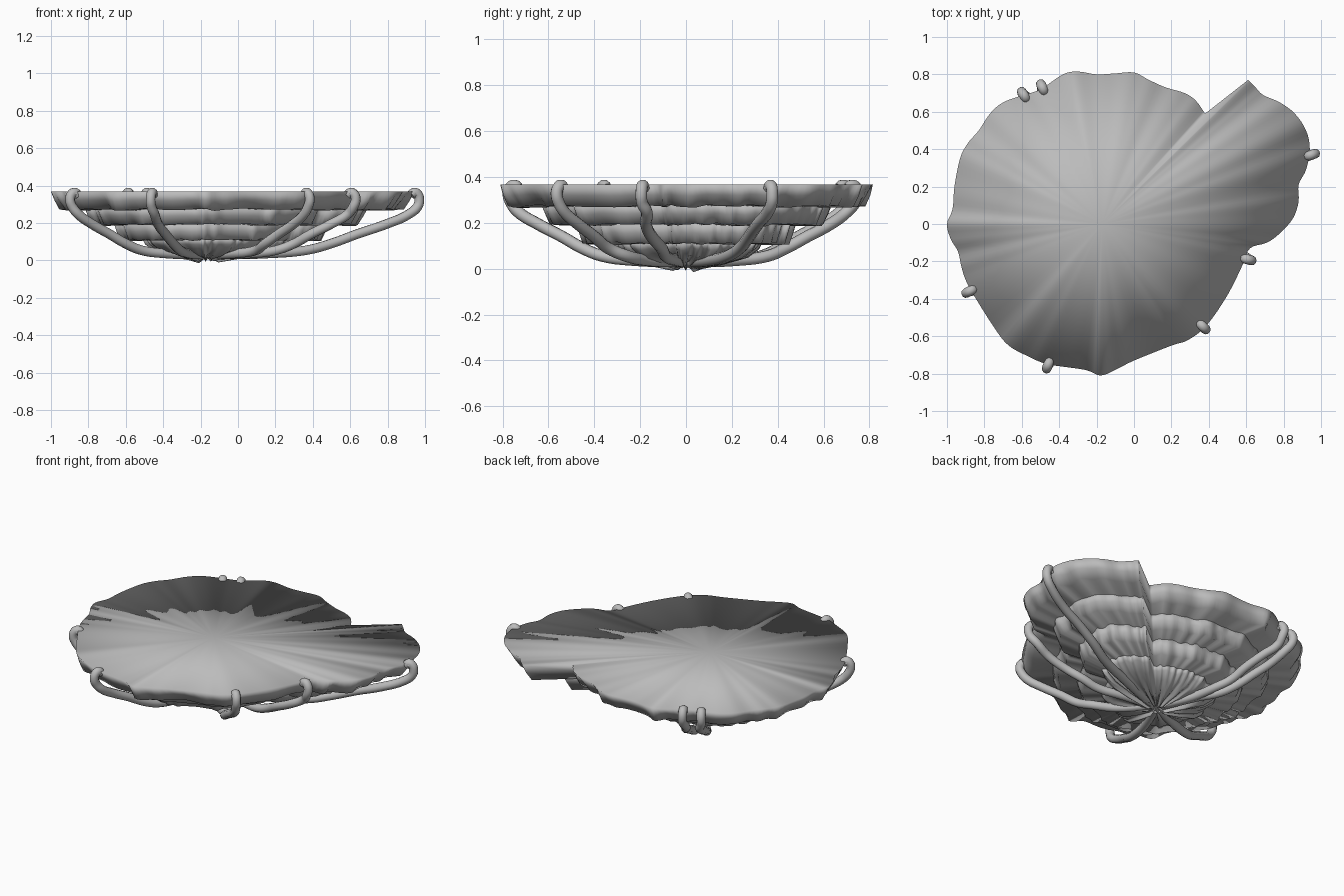
import bpy
import math
import random
from mathutils import Vector

random.seed(4)
cube = bpy.data.objects.get("Cube")
if cube:
    bpy.data.objects.remove(cube, do_unlink=True)

grey = bpy.data.materials.new("plain_grey")
grey.use_nodes = True
grey.diffuse_color = (0.5, 0.5, 0.5, 1)
grey.node_tree.nodes["Principled BSDF"].inputs["Base Color"].default_value = (0.5, 0.5, 0.5, 1)

CENTRE = Vector((-0.17, 0))

# Wavy rim, clockwise from the tip of the notch round to its inner corner
RIM = [(.61, .77), (.65, .73), (.69, .69), (.78, .65), (.86, .59), (.92, .5), (.94, .4),
       (.92, .29), (.88, .21), (.88, .12), (.85, .03), (.78, -.05), (.71, -.1), (.62, -.13),
       (.58, -.22), (.5, -.38), (.39, -.54), (.29, -.62), (.2, -.65), (0, -.73),
       (-.1, -.78), (-.18, -.81), (-.26, -.78), (-.46, -.75), (-.56, -.71), (-.67, -.65),
       (-.75, -.55), (-.88, -.34), (-.92, -.24), (-.94, -.15), (-.98, -.08), (-1, 0),
       (-.97, .08), (-.96, .2), (-.93, .35), (-.89, .43), (-.83, .5), (-.77, .59),
       (-.7, .65), (-.59, .69), (-.5, .72), (-.38, .8), (-.3, .815), (-.2, .8),
       (-.1, .805), (0, .81), (.08, .77), (.17, .73), (.27, .7), (.33, .66), (.38, .59)]


def smooth_path(points, steps):
    """Open Catmull-Rom curve through the points."""
    pts = [Vector(p) for p in points]
    ext = [pts[0]] + pts + [pts[-1]]
    out = []
    for a, b, c, d in zip(ext, ext[1:], ext[2:], ext[3:]):
        for k in range(steps):
            t = k / steps
            out.append(0.5 * (2 * b + (c - a) * t + (2 * a - 5 * b + 4 * c - d) * t ** 2
                              + (3 * b - a - 3 * c + d) * t ** 3))
    return out + [pts[-1]]


OUTLINE = [p - CENTRE for p in reversed(smooth_path(RIM, 4))]


def ripple(count):
    """Uneven periodic waves, roughly within -1 to 1."""
    waves = [(random.randint(9, 48), random.uniform(0, math.tau)) for _ in range(6)]
    return [sum(math.sin(f * math.tau * i / count + p) for f, p in waves) / 3
            for i in range(count)]


def build_tier(name, profile, top, bottom, fold):
    """Lofted pad: each profile row is (scale, height, waviness)."""
    n = len(OUTLINE)
    wave, lift = ripple(n), ripple(n)
    verts, faces = [], []
    for scale, z, wavy in profile:
        for p, w, h in zip(OUTLINE, wave, lift):
            q = CENTRE + p * (scale * (1 + fold * wavy * w))
            verts.append((q.x, q.y, z + 0.006 * wavy * h))
    for r in range(len(profile) - 1):
        for i in range(n):
            j = (i + 1) % n
            faces.append((r * n + i, (r + 1) * n + i, (r + 1) * n + j, r * n + j))
    # Flat cap and underside as fans from the centre
    last = (len(profile) - 1) * n
    verts += [(*CENTRE, top), (*CENTRE, bottom)]
    for i in range(n):
        j = (i + 1) % n
        faces.append((len(verts) - 2, i, j))
        faces.append((len(verts) - 1, last + j, last + i))
    mesh = bpy.data.meshes.new(name)
    mesh.from_pydata(verts, [], faces)
    mesh.materials.append(grey)
    mesh.shade_smooth()
    obj = bpy.data.objects.new(name, mesh)
    bpy.context.collection.objects.link(obj)


# Stacked pads, each smaller than the one above
for name, size, z, depth in (("top_pad", 1, .368, .095), ("second_pad", .78, .283, .09),
                             ("third_pad", .59, .2, .09)):
    build_tier(name, [(size, z, 0 if size == 1 else .5), (size * .97, z - depth * .5, .6),
                      (size * .935, z - depth, 1)], z, z - depth, .018)
# Ribbed base
build_tier("base_pad", [(.41, .12, .5), (.38, .085, 1), (.32, .05, 1.3), (.2, .025, 2),
                        (.07, .01, 3)], .12, .02, .04)


# Cords hooked over the rim and gathered under the base
def build_cord(index, anchor):
    arm = Vector(anchor) - CENTRE
    reach, direction = arm.length, arm.normalized()
    side = Vector((-direction.y, direction.x))
    hook = [(reach - .025, .35), (reach - .008, .363), (reach + .01, .355), (reach + .02, .325)]
    drop = [(1.01, .29), (.97, .25), (.86, .195), (.72, .14), (.6, .09),
            (.48, .055), (.3, .037), (.04, .03)]
    path = hook + [(reach * f, z) for f, z in drop]
    curve = bpy.data.curves.new(f"cord_{index}", "CURVE")
    curve.dimensions = "3D"
    curve.bevel_depth = 0.026
    curve.bevel_resolution = 3
    curve.resolution_u = 5
    curve.use_fill_caps = True
    spline = curve.splines.new("BEZIER")
    spline.bezier_points.add(len(path) - 1)
    for k, (point, (r, z)) in enumerate(zip(spline.bezier_points, path)):
        sway = random.uniform(-.015, .015) if k > len(hook) else 0
        q = CENTRE + direction * r + side * sway
        point.co = (q.x, q.y, z)
        point.handle_left_type = point.handle_right_type = "AUTO"
    curve.materials.append(grey)
    bpy.context.collection.objects.link(bpy.data.objects.new(f"cord_{index}", curve))


for i, anchor in enumerate([(-.59, .69), (-.49, .73), (.95, .37), (.61, -.19),
                            (.37, -.55), (-.46, -.755), (-.88, -.36)]):
    build_cord(i + 1, anchor)
